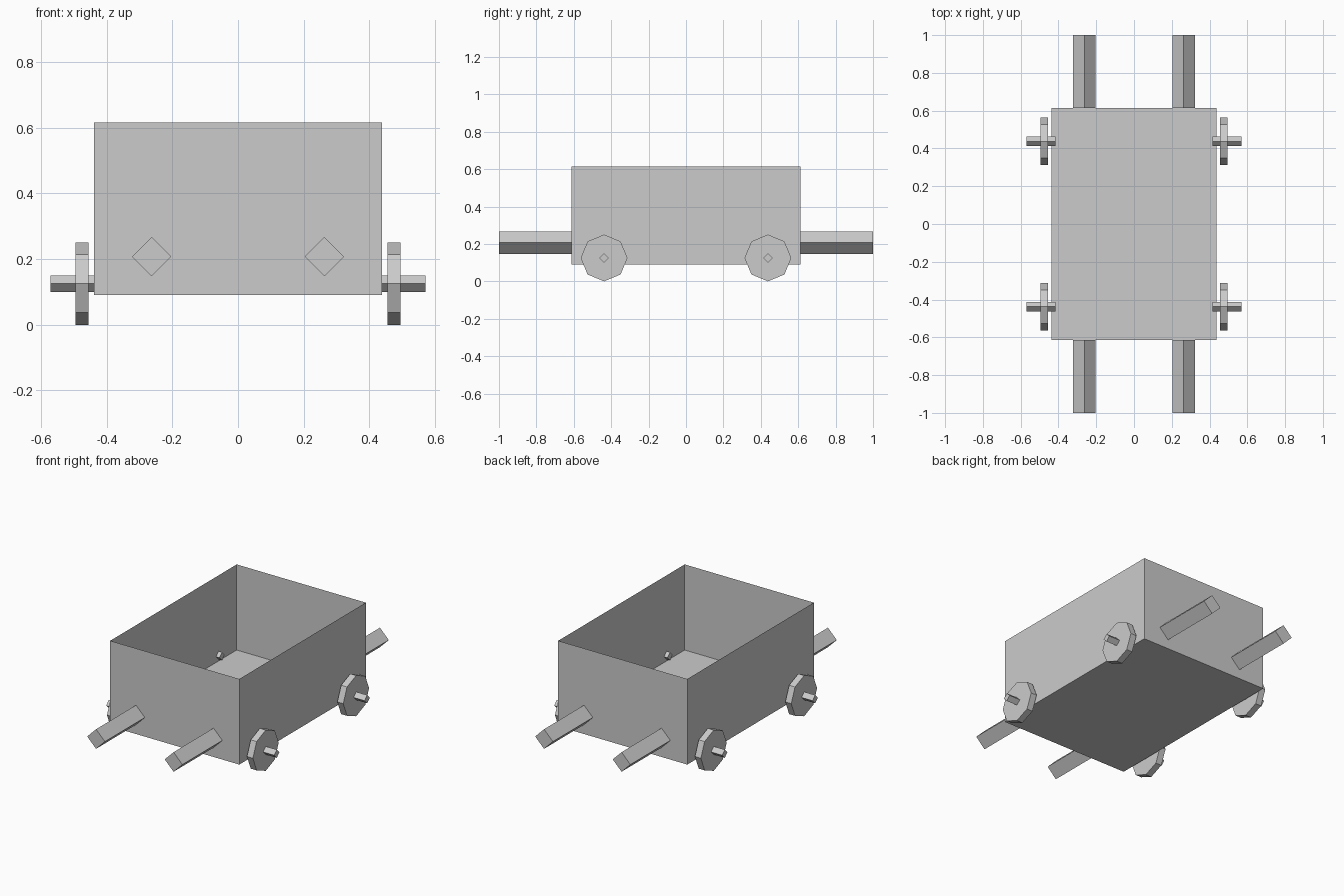
import bpy, bmesh
from math import pi
from mathutils import Matrix

cube = bpy.data.objects.get("Cube")
if cube:
    bpy.data.objects.remove(cube, do_unlink=True)

# Single plain grey material
grey = bpy.data.materials.new("plain_grey")
grey.use_nodes = True
colour = (0.6, 0.6, 0.6, 1)
grey.diffuse_color = colour
grey.node_tree.nodes["Principled BSDF"].inputs["Base Color"].default_value = colour


def finish(name, bm):
    mesh = bpy.data.meshes.new(name)
    bm.to_mesh(mesh)
    bm.free()
    mesh.materials.append(grey)
    obj = bpy.data.objects.new(name, mesh)
    bpy.context.collection.objects.link(obj)
    return obj


def prism(name, sides, radius, axis, start, end, centre):
    """Flat-shaded prism along x or y, with a corner pointing straight up."""
    bm = bmesh.new()
    bmesh.ops.create_cone(bm, cap_ends=True, segments=sides, radius1=radius,
                          radius2=radius, depth=abs(end - start))
    turn = Matrix.Rotation(pi / 2, 4, "Y" if axis == "x" else "X")
    middle = (start + end) / 2
    a, z = centre
    place = (middle, a, z) if axis == "x" else (a, middle, z)
    bmesh.ops.transform(bm, matrix=Matrix.Translation(place) @ turn, verts=bm.verts)
    return finish(name, bm)


# Open-topped tub with thin sheet walls
half_x, half_y, bottom, top = 0.438, 0.613, 0.09, 0.615
bm = bmesh.new()
bmesh.ops.create_cube(bm, size=1)
bmesh.ops.scale(bm, vec=(2 * half_x, 2 * half_y, top - bottom), verts=bm.verts)
bmesh.ops.translate(bm, vec=(0, 0, (top + bottom) / 2), verts=bm.verts)
lid = [f for f in bm.faces if f.normal.z > 0.5]
bmesh.ops.delete(bm, geom=lid, context="FACES_ONLY")
finish("tub", bm)

for side, sx in (("left", 1), ("right", -1)):
    for end, sy in (("front", -1), ("back", 1)):
        # Octagonal wheel on a square axle stub that pokes through the wall
        hub = (sy * 0.438, 0.125)
        prism(f"{end}_{side}_wheel", 8, 0.125, "x", sx * 0.455, sx * 0.495, hub)
        prism(f"{end}_{side}_axle", 4, 0.025, "x", sx * 0.415, sx * 0.57, hub)
        # Square carrying handle set on its corner
        prism(f"{end}_{side}_handle", 4, 0.06, "y", sy * half_y, sy * 1.0,
              (sx * 0.263, 0.207))
